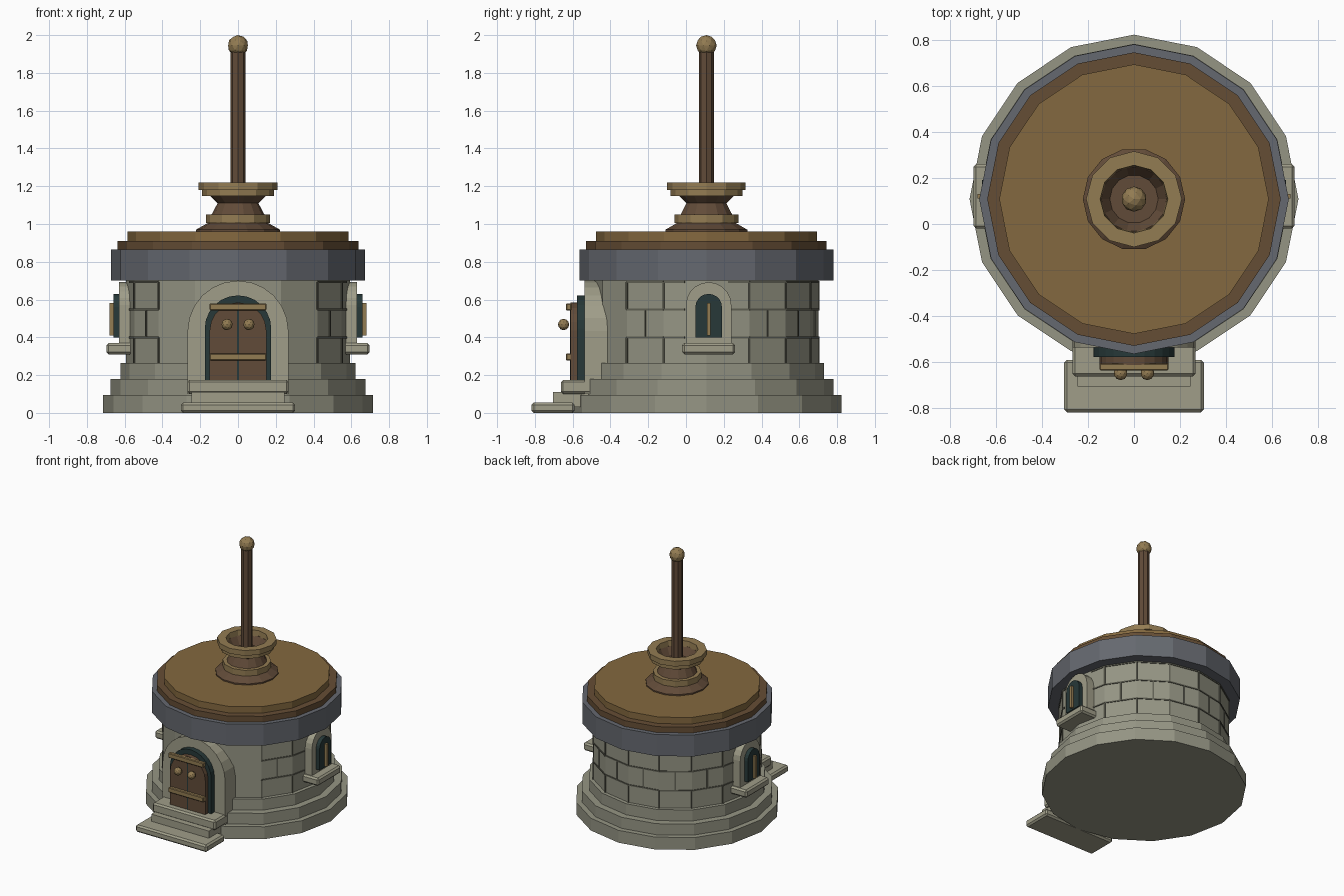
import bpy, bmesh
from math import sin, cos, pi, radians
from mathutils import Matrix

if "Cube" in bpy.data.objects:
    bpy.data.objects.remove(bpy.data.objects["Cube"])

CY = 0.108  # tower axis

def mat(name, r, g, b):
    m = bpy.data.materials.new(name)
    m.diffuse_color = (r, g, b, 1)
    m.use_nodes = True
    m.node_tree.nodes["Principled BSDF"].inputs["Base Color"].default_value = m.diffuse_color
    return m

STONE = mat("stone", 0.30, 0.30, 0.23)
FRAME = mat("pale_stone", 0.35, 0.34, 0.25)
MORTAR = mat("mortar", 0.12, 0.12, 0.09)
SLATE = mat("slate", 0.13, 0.14, 0.16)
DARK = mat("dark_opening", 0.02, 0.04, 0.04)
WOOD = mat("brown_wood", 0.12, 0.07, 0.04)
TRIM = mat("roof_edge", 0.13, 0.075, 0.035)
ROOF = mat("roof_top", 0.23, 0.14, 0.05)
BRASS = mat("brass", 0.29, 0.20, 0.085)

def finish(name, bm, material, m=Matrix()):
    bmesh.ops.recalc_face_normals(bm, faces=bm.faces)
    me = bpy.data.meshes.new(name)
    bm.to_mesh(me)
    bm.free()
    me.transform(m)
    me.materials.append(material)
    ob = bpy.data.objects.new(name, me)
    bpy.context.collection.objects.link(ob)
    return ob

def lathe(name, prof, n, material, loop=False):
    """Revolve (r, z) points about the tower axis; capped, or a closed ring if loop."""
    bm = bmesh.new()
    rings = [[bm.verts.new((r * cos(2 * pi * i / n), CY + r * sin(2 * pi * i / n), z))
              for i in range(n)] for r, z in prof]
    pairs = list(zip(rings, rings[1:]))
    if loop:
        pairs.append((rings[-1], rings[0]))
    else:
        bm.faces.new(rings[0])
        bm.faces.new(rings[-1])
    for a, b in pairs:
        for i in range(n):
            j = (i + 1) % n
            bm.faces.new((a[i], a[j], b[j], b[i]))
    return finish(name, bm, material)

def box(name, x0, x1, y0, y1, z0, z1, material, m=Matrix(), bevel=0.0):
    bm = bmesh.new()
    bmesh.ops.create_cube(bm, size=1)
    for v in bm.verts:
        v.co = ((x0 + x1) / 2 + v.co.x * (x1 - x0), (y0 + y1) / 2 + v.co.y * (y1 - y0),
                (z0 + z1) / 2 + v.co.z * (z1 - z0))
    if bevel:
        bmesh.ops.bevel(bm, geom=bm.edges[:], offset=bevel, segments=1, affect='EDGES')
    return finish(name, bm, material, m)

def arch(name, hw, z0, top, y0, y1, material, m=Matrix(), seg=10):
    """Round-topped slab in the xz plane, from y0 to y1."""
    zs = top - hw
    pts = [(-hw, z0), (hw, z0)] + [(hw * cos(pi * i / seg), zs + hw * sin(pi * i / seg))
                                   for i in range(seg + 1)]
    bm = bmesh.new()
    f = bm.faces.new([bm.verts.new((x, y0, z)) for x, z in pts])
    g = bmesh.ops.extrude_face_region(bm, geom=[f])["geom"]
    bmesh.ops.translate(bm, vec=(0, y1 - y0, 0),
                        verts=[e for e in g if isinstance(e, bmesh.types.BMVert)])
    return finish(name, bm, material, m)

def ball(name, x, y, z, r, material):
    bm = bmesh.new()
    bmesh.ops.create_icosphere(bm, subdivisions=2, radius=r)
    return finish(name, bm, material, Matrix.Translation((x, y, z)))

# Tower body: stepped plinth, wall, band, roof tiers
for name, r, z0, z1, ma in (
        ("plinth_lower", 0.714, 0, 0.095, STONE), ("plinth_middle", 0.674, 0.095, 0.18, STONE),
        ("plinth_upper", 0.622, 0.18, 0.265, STONE), ("wall", 0.594, 0.265, 0.70, STONE),
        ("band", 0.672, 0.70, 0.865, SLATE), ("roof_edge", 0.637, 0.865, 0.91, TRIM),
        ("roof_top", 0.585, 0.91, 0.96, ROOF)):
    lathe(name, [(r, z0), (r, z1)], 16, ma)

# Mortar joints: strips on each half facet, left out around door and windows
AP = 0.594 * cos(pi / 16)
HALF = 0.594 * sin(pi / 16)
def clear(deg):
    a = abs((deg + 180) % 360 - 180)      # angle measured from the front
    return a > 42 and abs(a - 90) > 13
for k in range(16):
    mid = 11.25 + 22.5 * k
    m = Matrix.Translation((0, CY, 0)) @ Matrix.Rotation(radians(mid), 4, 'Z')
    for s in (-1, 1):
        if clear(mid + s * 5.6):
            for z in (0.40, 0.547, 0.692):
                box("mortar_course", min(0, s * HALF), max(0, s * HALF), -AP - 0.005, -AP + 0.01,
                    z - 0.005, z + 0.005, MORTAR, m)
    if clear(mid):
        box("mortar_joint", -0.005, 0.005, -AP - 0.005, -AP + 0.01, 0.40, 0.547, MORTAR, m)
    if clear(mid + 11.25):
        mv = Matrix.Translation((0, CY, 0)) @ Matrix.Rotation(radians(mid + 11.25), 4, 'Z')
        for z0, z1 in ((0.265, 0.40), (0.547, 0.692)):
            box("mortar_joint", -0.005, 0.005, -0.599, -0.58, z0, z1, MORTAR, mv)

# Door
arch("door_frame", 0.267, 0.10, 0.70, -0.537, -0.35, FRAME, seg=12)
arch("door_opening", 0.176, 0.17, 0.622, -0.577, -0.50, DARK, seg=12)
arch("door", 0.15, 0.17, 0.585, -0.612, -0.57, WOOD)
box("door_gap", -0.004, 0.004, -0.614, -0.60, 0.175, 0.57, DARK)
for z in (0.295, 0.56):
    box("door_bar", -0.15, 0.15, -0.636, -0.606, z - 0.018, z + 0.02, BRASS, bevel=0.005)
for x in (-0.058, 0.058):
    ball("door_knob", x, -0.648, 0.468, 0.03, BRASS)

# Steps
box("step_lower", -0.303, 0.303, -0.818, -0.59, 0, 0.055, FRAME, bevel=0.012)
box("step_middle", -0.245, 0.245, -0.705, -0.50, 0.03, 0.11, FRAME)
box("step_upper", -0.268, 0.268, -0.662, -0.50, 0.10, 0.175, FRAME, bevel=0.012)

# Side windows
for side, ang in (("right", 90), ("left", -90)):
    m = Matrix.Translation((0, 0.12, 0)) @ Matrix.Rotation(radians(ang), 4, 'Z')
    arch(side + "_window_frame", 0.12, 0.35, 0.692, -0.63, -0.5, FRAME, m)
    arch(side + "_window_opening", 0.07, 0.40, 0.63, -0.66, -0.6, DARK, m)
    box(side + "_window_bar", -0.01, 0.01, -0.68, -0.65, 0.41, 0.582, BRASS, m)
    box(side + "_window_sill", -0.14, 0.14, -0.697, -0.55, 0.31, 0.37, FRAME, m, bevel=0.012)

# Roof pedestal with an open bowl, brass rings
lathe("pedestal", [(0.222, 0.96), (0.222, 0.97), (0.16, 1.005), (0.14, 1.05), (0.108, 1.11),
                   (0.15, 1.15), (0.15, 1.18), (0.142, 1.18), (0.105, 1.12)], 14, WOOD)
lathe("pedestal_ring", [(0.12, 1.005), (0.17, 1.005), (0.17, 1.05), (0.12, 1.05)], 12, BRASS, True)
lathe("bowl_rim", [(0.14, 1.148), (0.19, 1.148), (0.19, 1.18), (0.208, 1.18),
                   (0.208, 1.22), (0.147, 1.22)], 12, BRASS, True)

# Pole and ball
lathe("pole", [(0.04, 1.05), (0.04, 1.92)], 8, WOOD)
ball("pole_ball", 0, CY, 1.945, 0.055, BRASS)
